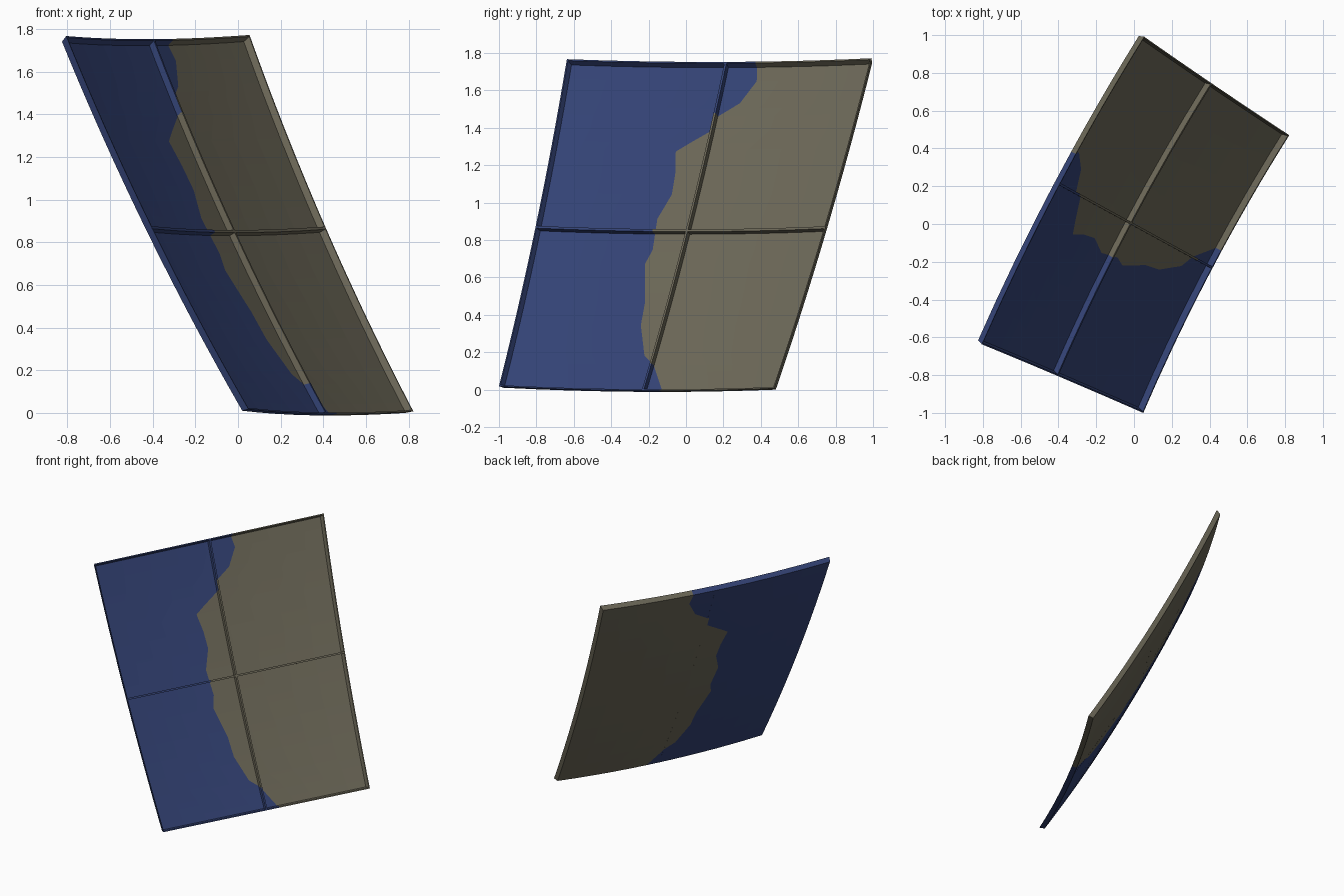
import bpy, bmesh
from mathutils import Vector

if "Cube" in bpy.data.objects:
    bpy.data.objects.remove(bpy.data.objects["Cube"])


def material(name, rgb):
    m = bpy.data.materials.new(name)
    m.use_nodes = True
    col = (*rgb, 1)
    m.diffuse_color = col
    m.node_tree.nodes["Principled BSDF"].inputs["Base Color"].default_value = col
    return m


MATS = [material("navy blue", (0.034, 0.056, 0.18)),
        material("dusty tan", (0.15, 0.138, 0.097))]

# Corners of the back sheet
TOP_A, TOP_B = Vector((-0.825, -0.615, 1.74)), Vector((0.025, 0.995, 1.745))
LOW_A, LOW_B = Vector((0.02, -0.975, 0.01)), Vector((0.785, 0.48, 0.0))
NORMAL = (TOP_B - TOP_A).cross(TOP_A - LOW_A).normalized()
if NORMAL.y > 0:
    NORMAL.negate()
BULGE, RIM, SHEET = 0.036, 0.035, 0.004

# Ragged colour border: (height fraction from the top, width fraction)
BORDER = [(0, .61), (.045, .62), (.11, .58), (.15, .515), (.19, .508), (.23, .44),
          (.255, .40), (.32, .415), (.385, .42), (.46, .39), (.555, .40), (.6, .385),
          (.715, .42), (.79, .427), (.885, .47), (.915, .513), (.97, .553), (1, .575)]


def border(v):
    for (v0, b0), (v1, b1) in zip(BORDER, BORDER[1:]):
        if v <= v1:
            return b0 + (b1 - b0) * max(0, v - v0) / (v1 - v0)
    return BORDER[-1][1]


def point(u, v, h):
    """Curved panel position; the rim flares slightly as it rises."""
    flare = 1 + 0.011 * h / RIM
    u, v = 0.5 + (u - 0.5) * flare, 0.5 + (v - 0.5) * flare
    p = TOP_A.lerp(TOP_B, u).lerp(LOW_A.lerp(LOW_B, u), v)
    sag = BULGE * (4 * u * (1 - u) + 4 * v * (1 - v))
    return p + NORMAL * (h - sag)


def slab(name, grid, height):
    """Closed slab over a grid of (u, v) points, coloured by the border."""
    bm = bmesh.new()
    layers = [[[bm.verts.new(point(u, v, h)) for u, v in row] for row in grid]
              for h in (0, height)]
    rows, cols = len(grid), len(grid[0])

    def face(verts, cells):
        u = sum(c[0] for c in cells) / len(cells)
        v = sum(c[1] for c in cells) / len(cells)
        bm.faces.new(verts).material_index = int(u > border(v))

    for i in range(rows - 1):
        for j in range(cols - 1):
            loop = [(i, j), (i, j + 1), (i + 1, j + 1), (i + 1, j)]
            for lay in layers:
                face([lay[a][b] for a, b in loop], [grid[a][b] for a, b in loop])
    outline = ([(0, j) for j in range(cols)] + [(i, cols - 1) for i in range(1, rows)]
               + [(rows - 1, j) for j in range(cols - 2, -1, -1)]
               + [(i, 0) for i in range(rows - 2, 0, -1)])
    for (a, b), (c, d) in zip(outline, outline[1:] + outline[:1]):
        face([layers[0][a][b], layers[0][c][d], layers[1][c][d], layers[1][a][b]],
             [grid[a][b], grid[c][d]])
    bmesh.ops.recalc_face_normals(bm, faces=bm.faces)
    me = bpy.data.meshes.new(name)
    bm.to_mesh(me)
    bm.free()
    for m in MATS:
        me.materials.append(m)
    ob = bpy.data.objects.new(name, me)
    bpy.context.collection.objects.link(ob)


# Rows include every border point so the colour edge is followed exactly
ROWS = sorted({v for v, b in BORDER} | {k / 16 for k in range(17)})
STEPS = 5


def across(v):
    b = border(v)
    return [b * k / STEPS for k in range(STEPS)] + \
           [b + (1 - b) * k / STEPS for k in range(STEPS + 1)]


slab("back_sheet", [[(u, v) for u in across(v)] for v in ROWS], SHEET)

# Thin rim walls and the raised cross bars
T, W = 0.004, 0.007
for name, u0, u1 in (("side_rim_a", 0, T), ("side_rim_b", 1 - T, 1),
                     ("upright_bar", 0.512 - W / 2, 0.512 + W / 2)):
    slab(name, [[(u0, v), (u1, v)] for v in ROWS], RIM)
for name, v0, v1 in (("top_rim", 0, T), ("bottom_rim", 1 - T, 1),
                     ("cross_bar", 0.503 - W / 2, 0.503 + W / 2)):
    slab(name, [[(u, v) for u in across((v0 + v1) / 2)] for v in (v0, v1)], RIM)
